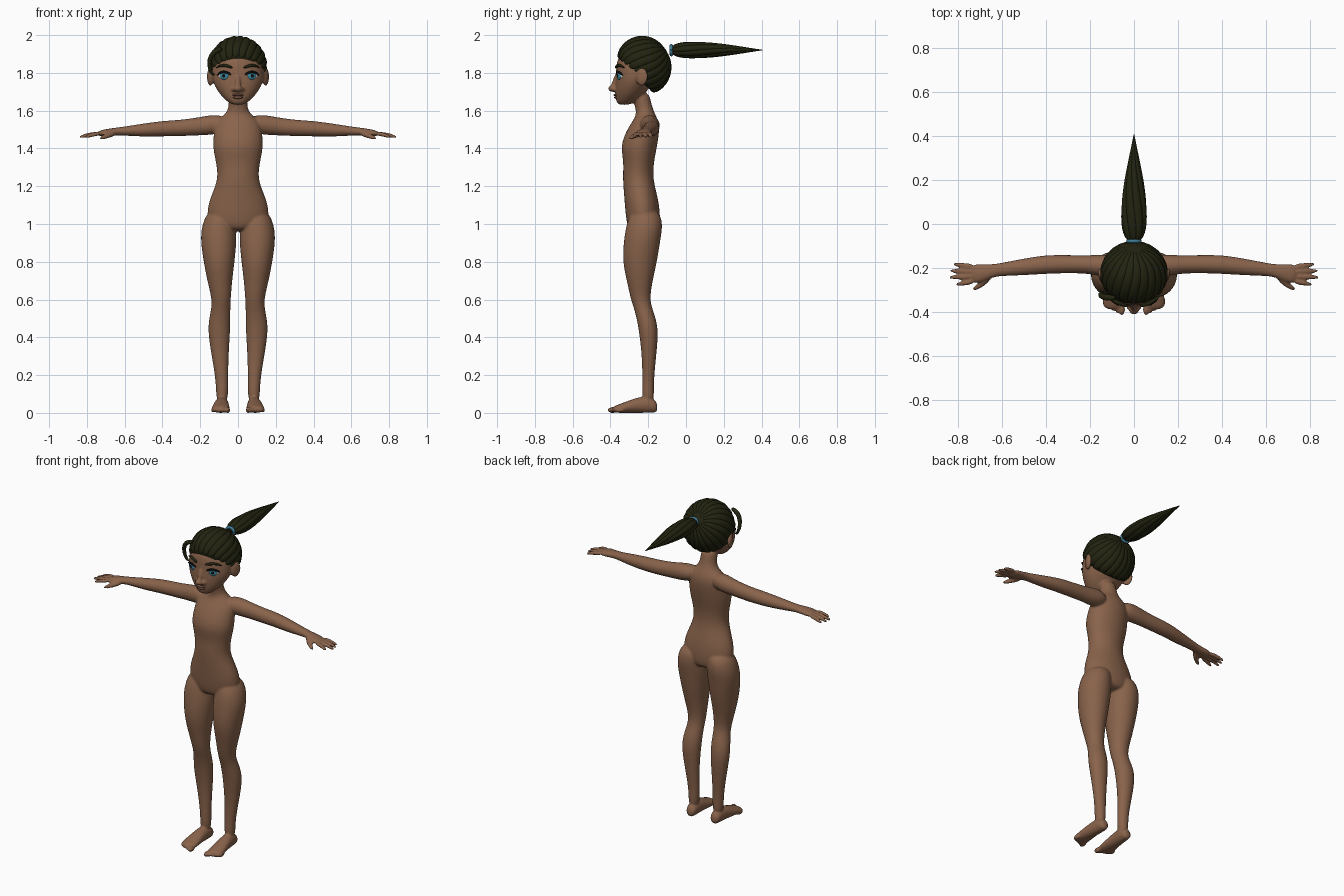
import bpy, bmesh, math
from mathutils import Vector, Matrix

if "Cube" in bpy.data.objects:
    bpy.data.objects.remove(bpy.data.objects["Cube"])

V = Vector
SIDES = (-1, 1)
UP = V((0, 0, 1))


def material(name, rgb):
    m = bpy.data.materials.new(name)
    m.use_nodes = True
    m.diffuse_color = (*rgb, 1)
    bsdf = m.node_tree.nodes["Principled BSDF"]
    bsdf.inputs["Base Color"].default_value = (*rgb, 1)
    bsdf.inputs["Roughness"].default_value = 0.7
    return m


SKIN = material("warm brown skin", (0.25, 0.125, 0.07))
LIPS = material("muted lips", (0.19, 0.085, 0.055))
HAIR = material("dark olive hair", (0.016, 0.017, 0.005))
BAND = material("blue band", (0.05, 0.2, 0.3))
WHITE = material("eye white", (0.6, 0.6, 0.58))
IRIS = material("teal iris", (0.04, 0.25, 0.36))
BLACK = material("pupil black", (0.004, 0.004, 0.004))


def skin_rings(bm, rings):
    """Bridge a list of vertex rings and cap both ends."""
    rings = [[bm.verts.new(p) for p in ring] for ring in rings]
    n = len(rings[0])
    for a, b in zip(rings, rings[1:]):
        for i in range(n):
            j = (i + 1) % n
            bm.faces.new((a[i], a[j], b[j], b[i]))
    bm.faces.new(rings[0])
    bm.faces.new(rings[-1])


def loft(bm, axis, rows, side=1, n=16):
    """Elliptical rings along a world axis: (position, centre u, v, radius u, v)."""
    u, v = [k for k in range(3) if k != axis]
    rings = []
    for t, cu, cv, ru, rv in rows:
        ring = []
        for k in range(n):
            a = math.tau * k / n
            p = V((0, 0, 0))
            p[axis] = t
            p[u] = cu + ru * 1.02 * math.cos(a)
            p[v] = cv + rv * 1.02 * math.sin(a)
            p.x *= side
            ring.append(p)
        rings.append(ring)
    skin_rings(bm, rings)


def tube(bm, points, radii, normal=lambda p: UP, flat=1.0, n=8):
    """Round tube along points, flattened along the given normal."""
    points = [V(p) for p in points]
    rings = []
    for i, (p, r) in enumerate(zip(points, radii)):
        t = (points[min(i + 1, len(points) - 1)] - points[max(i - 1, 0)]).normalized()
        across = t.cross(normal(p)).normalized()
        out = across.cross(t)
        rings.append([p + r * (across * math.cos(a) + out * flat * math.sin(a))
                      for a in (math.tau * k / n for k in range(n))])
    skin_rings(bm, rings)


def ball(bm, centre, radii, turn=0.0):
    m = Matrix.Translation(centre) @ Matrix.Rotation(turn, 4, "Z") @ Matrix.Diagonal((*radii, 1))
    bmesh.ops.create_uvsphere(bm, u_segments=24, v_segments=16, radius=1, matrix=m)


def finish(name, bm, mat, subdivide=0):
    bmesh.ops.recalc_face_normals(bm, faces=bm.faces)
    for f in bm.faces:
        f.smooth = True
    me = bpy.data.meshes.new(name)
    bm.to_mesh(me)
    bm.free()
    me.materials.append(mat)
    ob = bpy.data.objects.new(name, me)
    bpy.context.scene.collection.objects.link(ob)
    if subdivide:
        ob.modifiers.new("round", "SUBSURF").levels = subdivide
        ob.modifiers["round"].render_levels = subdivide
    return ob


# Body: torso and neck, head
body = bmesh.new()
torso = [(.96, -.225, .1, .07), (1, -.225, .165, .09), (1.1, -.232, .163, .092),
         (1.18, -.245, .128, .085), (1.25, -.255, .105, .08), (1.33, -.25, .117, .08),
         (1.4, -.25, .133, .095), (1.46, -.238, .13, .093), (1.52, -.22, .125, .08),
         (1.56, -.212, .1, .06), (1.59, -.215, .055, .047), (1.64, -.23, .048, .045),
         (1.7, -.24, .05, .045)]
head = [(1.63, -.33, .03, .03), (1.65, -.315, .06, .055), (1.69, -.295, .1, .08),
        (1.75, -.275, .135, .1), (1.8, -.265, .14, .105), (1.86, -.255, .135, .115),
        (1.91, -.235, .108, .105), (1.96, -.225, .06, .06)]
for rows in (torso, head):
    loft(body, 2, [(z, 0, cy, rx, ry) for z, cy, rx, ry in rows])

# Nose
tube(body, [(0, -.362, 1.8), (0, -.374, 1.76), (0, -.388, 1.72)], (.012, .014, .018))
ball(body, (0, -.388, 1.717), (.023, .024, .018))

leg = [(1.08, .085, -.215, .07, .07), (1, .102, -.218, .088, .097), (.92, .103, -.232, .097, .097),
       (.8, .1, -.245, .082, .092), (.7, .097, -.245, .066, .068), (.6, .088, -.243, .049, .05),
       (.54, .092, -.222, .051, .048), (.45, .102, -.197, .062, .054), (.3, .095, -.195, .044, .037),
       (.15, .083, -.202, .031, .029), (.05, .085, -.2, .033, .035)]
foot = [(-.15, .084, .028, .024, .026), (-.18, .084, .042, .034, .042), (-.24, .087, .044, .037, .044),
        (-.3, .09, .033, .044, .033), (-.36, .092, .022, .05, .022), (-.39, .092, .017, .042, .015)]
arm = [(.06, -.2, 1.53, .05, .04), (.13, -.19, 1.526, .053, .054), (.2, -.184, 1.518, .041, .048),
       (.3, -.182, 1.508, .041, .043), (.4, -.183, 1.505, .043, .041), (.5, -.195, 1.497, .038, .035),
       (.6, -.206, 1.492, .03, .024), (.64, -.212, 1.49, .029, .021), (.69, -.223, 1.484, .042, .02),
       (.745, -.227, 1.478, .046, .015)]
fingertips = [(.812, -.276), (.845, -.243), (.84, -.212), (.825, -.182)]

for s in SIDES:
    # Limbs
    loft(body, 2, leg, s)
    loft(body, 1, foot, s)
    loft(body, 0, arm, s)
    # Toes
    for k in range(5):
        big = k == 0
        ball(body, (s * (.055 + .019 * k), -.388 + .009 * k, .015),
             (.014 if big else .011, .027, .016 if big else .013))
    # Fingers and thumb
    for k, (x, y) in enumerate(fingertips):
        root = V((s * .725, -.26 + .022 * k, 1.48))
        tip = V((s * x, y, 1.458))
        middle = root.lerp(tip, .55) + UP * .006
        tube(body, [root, middle, tip], (.014, .0125, .009))
    tube(body, [(s * .65, -.23, 1.482), (s * .69, -.275, 1.468), (s * .735, -.3, 1.45)],
         (.018, .015, .01))
    # Ears and nostrils
    ball(body, (s * .146, -.235, 1.78), (.015, .035, .048), s * -.35)
    ball(body, (s * .02, -.377, 1.713), (.013, .016, .012))

body = finish("body", body, SKIN, 2)
blend = body.modifiers.new("blend", "REMESH")
blend.mode = "VOXEL"
blend.voxel_size = .006
blend.use_smooth_shade = True
soften = body.modifiers.new("soften", "SMOOTH")
soften.factor = .5
soften.iterations = 4

# Mouth
mouth = bmesh.new()
ball(mouth, (0, -.37, 1.683), (.03, .013, .007))
ball(mouth, (0, -.368, 1.67), (.026, .013, .008))
finish("lips", mouth, LIPS)

# Eyes and brows
for s, label in zip(SIDES, ("right", "left")):
    turn = s * .35
    outward = V((math.sin(turn), -math.cos(turn), 0))
    centre = V((s * .068, -.341, 1.785))
    for part, mat, shift, radii in (("eye", WHITE, 0, (.039, .02, .025)),
                                    ("iris", IRIS, .014, (.024, .009, .022)),
                                    ("pupil", BLACK, .02, (.01, .005, .01))):
        bm = bmesh.new()
        ball(bm, centre + outward * shift, radii, turn)
        finish(f"{label}_{part}", bm, mat)
    along = V((math.cos(turn), math.sin(turn), 0))
    bm = bmesh.new()
    tube(bm, [centre + along * x + outward * (.023 - 9 * x * x) + UP * (.021 - 11 * x * x)
              for x in (-.04, -.025, 0, .025, .04)], (.003, .006, .007, .006, .003))
    finish(f"{label}_upper_lash", bm, BLACK)
    bm = bmesh.new()
    tube(bm, [(s * .026, -.372, 1.826), (s * .065, -.362, 1.841), (s * .095, -.345, 1.84),
              (s * .118, -.324, 1.825)], (.009, .012, .009, .003), flat=.8)
    finish(f"{label}_brow", bm, HAIR, 1)

# Hair cap, trimmed along the hairline
CROWN, SIZE = V((0, -.225, 1.84)), V((.143, .143, .148))
HAIRLINE = 1.52
cap = bmesh.new()
ball(cap, CROWN, SIZE)
cut = bmesh.ops.bisect_plane(cap, geom=cap.verts[:] + cap.edges[:] + cap.faces[:],
                             plane_co=(0, 0, HAIRLINE), plane_no=(0, 1, 1), clear_inner=True)
bmesh.ops.holes_fill(cap, edges=[e for e in cap.edges if e.is_boundary])
finish("hair_cap", cap, HAIR)

# Combed strands gathered at the band
strands = bmesh.new()
knot = V((0, .84, .54)).normalized()
right = V((1, 0, 0))
across = knot.cross(right)
COUNT = 22


def on_crown(phi, theta):
    d = right * math.cos(phi) + across * math.sin(phi)
    return CROWN + SIZE * (knot * math.cos(theta) + d * math.sin(theta)) * .97


for k in range(COUNT):
    phi = math.tau * (k + .5) / COUNT
    reach = .12
    while reach < 2.6 and sum(on_crown(phi, reach).yz) > HAIRLINE:
        reach += .02
    steps = [.12 + (reach - .12) * i / 10 for i in range(11)]
    radii = [.004 + .024 * math.sin(t) for t in steps]
    radii[-1] *= .55
    tube(strands, [on_crown(phi + .12 * math.sin(2 * t), t) for t in steps], radii,
         lambda p: (p - CROWN).normalized(), .65)
finish("hair_strands", strands, HAIR, 1)

# Loose lock beside the face
lock = bmesh.new()
tube(lock, [(-.08, -.335, 1.93), (-.13, -.335, 1.915), (-.153, -.325, 1.87), (-.152, -.315, 1.82),
            (-.135, -.31, 1.785), (-.12, -.315, 1.795)], (.014, .016, .014, .011, .008, .003),
     lambda p: V((0, 1, 0)))
finish("loose_lock", lock, HAIR, 1)

# Ponytail: core plus twisting outer strands
tail = bmesh.new()
spans = [i / 14 for i in range(15)]
girth = [.012 * (1 - t) + .053 * math.sin(math.pi * t ** .55) + .001 for t in spans]
for k in range(8):
    points = []
    for t, w in zip(spans, girth):
        a = math.tau * k / 8 + 1.2 * t
        points.append(V((w * .58 * math.cos(a), -.09 + .5 * t, 1.921 + w * .4 * math.sin(a))))
    tube(tail, points, [w * .42 for w in girth], flat=.85)
tube(tail, [(0, -.09 + .5 * t, 1.921) for t in spans], [w * .8 for w in girth], flat=.7)
finish("ponytail", tail, HAIR, 1)

# Hair band
band = bmesh.new()
ring = [V((.026 * math.cos(a), -.078, 1.92 + .024 * math.sin(a)))
        for a in (math.tau * k / 24 for k in range(25))]
tube(band, ring, [.009] * 25, lambda p: V((0, 1, 0)))
finish("hair_band", band, BAND)
